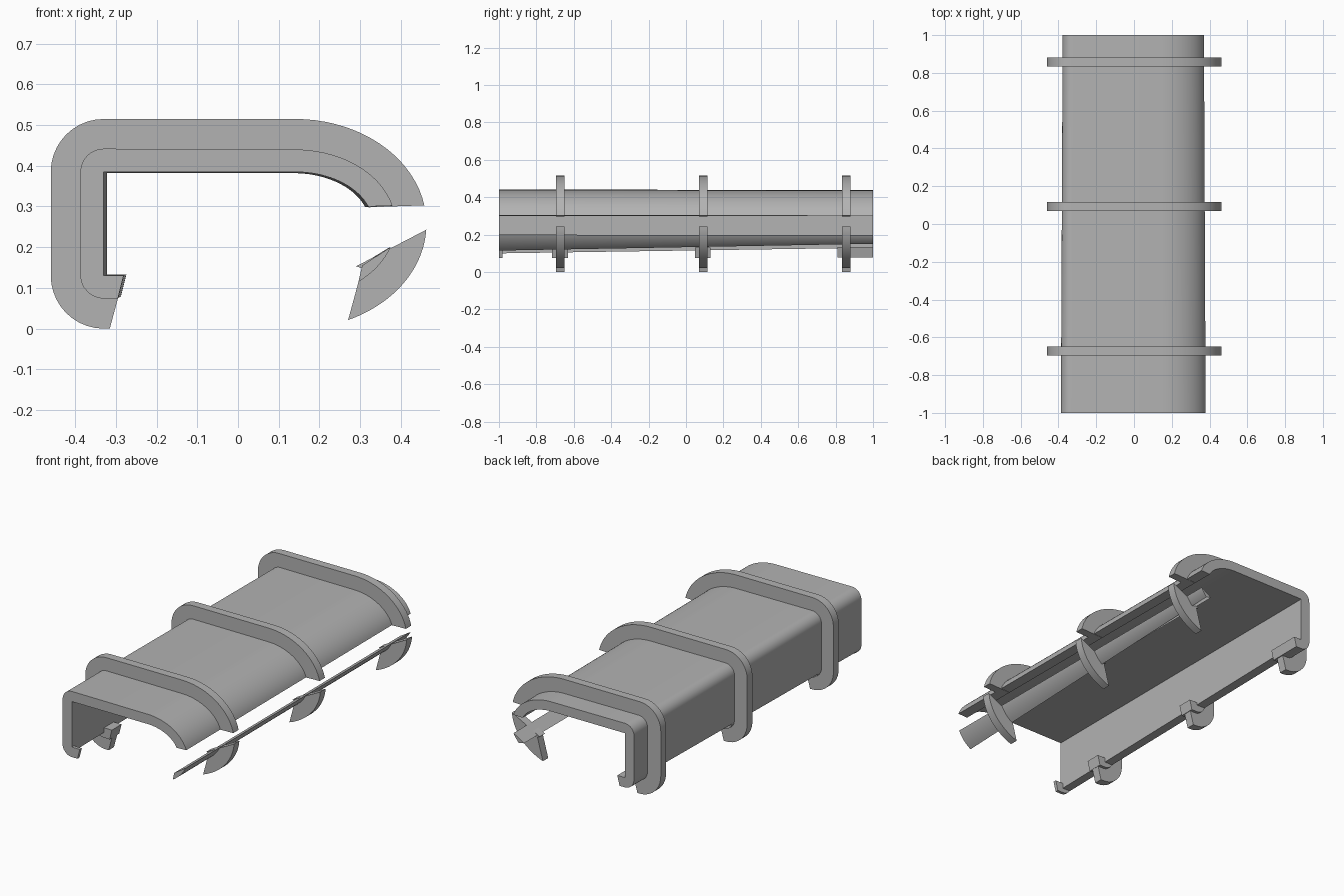
import bpy
import bmesh
from math import asin, cos, sin, radians, pi

cube = bpy.data.objects.get("Cube")
if cube:
    bpy.data.objects.remove(cube, do_unlink=True)

grey = bpy.data.materials.new("plain grey")
grey.use_nodes = True
grey.diffuse_color = (0.45, 0.45, 0.45, 1)
grey.node_tree.nodes["Principled BSDF"].inputs["Base Color"].default_value = grey.diffuse_color

MID_X, MID_Z = 0.14, 0.257      # centre of the elliptical side
WALL_X, FLOOR_Z, CEIL_Z = -0.33, 0.13, 0.385
INNER = (0.191, 0.128)          # ellipse radii of the three skins
SKIN = (0.247, 0.183)
RIB = (0.323, 0.258)
RIB_YS = (-0.672, 0.092, 0.857)
RIB_HALF = 0.0235


def ellipse(radii, z0, z1, n=18):
    """Points on the right-hand ellipse between two heights."""
    a, b = radii
    t0, t1 = (asin(max(-1, min(1, (z - MID_Z) / b))) for z in (z0, z1))
    ts = [t0 + (t1 - t0) * i / n for i in range(n + 1)]
    return [(MID_X + a * cos(t), MID_Z + b * sin(t)) for t in ts]


def corner(z, r, start, end, n=10):
    """Rounded corner of the straight wall."""
    ts = [radians(start + (end - start) * i / n) for i in range(n + 1)]
    return [(WALL_X + r * cos(t), z + r * sin(t)) for t in ts]


def taper(points, y):
    """The duct narrows slightly towards the back."""
    k = 1 - 0.012 * (y + 1)
    return [(x * k, MID_Z + (z - MID_Z) * k) for x, z in points]


def loft(name, front, back, y0, y1):
    bm = bmesh.new()
    rings = [[bm.verts.new((x, y, z)) for x, z in pts]
             for pts, y in ((front, y0), (back, y1))]
    n = len(front)
    bm.faces.new(rings[0])
    bm.faces.new(rings[1][::-1])
    for i in range(n):
        j = (i + 1) % n
        bm.faces.new((rings[0][i], rings[1][i], rings[1][j], rings[0][j]))
    bmesh.ops.recalc_face_normals(bm, faces=bm.faces)
    mesh = bpy.data.meshes.new(name)
    bm.to_mesh(mesh)
    bm.free()
    mesh.materials.append(grey)
    obj = bpy.data.objects.new(name, mesh)
    bpy.context.collection.objects.link(obj)
    bpy.ops.object.select_all(action="DESELECT")
    obj.select_set(True)
    bpy.context.view_layer.objects.active = obj
    bpy.ops.object.shade_smooth_by_angle(angle=radians(30))


def shell_profile(bottom):
    outer = ellipse(SKIN, 0.302, MID_Z + SKIN[1]) + corner(CEIL_Z, 0.057, 90, 180)
    # follow the lower round as far as the trimmed edge
    drop = asin((FLOOR_Z - bottom) / 0.057) * 180 / pi
    outer += corner(FLOOR_Z, 0.057, 180, 180 + drop, 4)
    inner = [(WALL_X, bottom), (WALL_X, CEIL_Z)]
    return outer + inner + ellipse(INNER, MID_Z + INNER[1], 0.3)


# Duct shell, with its wall trimmed along a sloping line
loft("duct_shell", taper(shell_profile(0.10), -1), taper(shell_profile(0.127), 1), -1, 1)

# Remaining pieces of the inturned bottom lip
lip = corner(FLOOR_Z, 0.056, 180, 270) + [(-0.295, 0.074), (-0.281, FLOOR_Z)]
spans = [(-1, -0.982)] + [(y - 0.045, y + 0.04) for y in RIB_YS[:2]] + [(0.81, 1)]
for i, (y0, y1) in enumerate(spans):
    loft(f"bottom_lip_{i + 1}", taper(lip, y0), taper(lip, y1), y0, y1)

# Detached lower strip, narrowing towards the back
strip_front = ellipse(SKIN, 0.2, 0.115, 8) + [(0.305, 0.155)]
strip_back = ellipse(SKIN, 0.197, 0.15, 8) + [(0.308, 0.157)]
loft("lower_strip", strip_front, taper(strip_back, 0), -1, 1)

# Ribs: a hooked band over the shell and a fin on the strip
band = ellipse(RIB, 0.303, MID_Z + RIB[1]) + corner(CEIL_Z, 0.13, 90, 180)
band += corner(FLOOR_Z, 0.13, 180, 270) + [(-0.315, 0), (-0.28, FLOOR_Z)]
band += [(WALL_X, FLOOR_Z), (WALL_X, CEIL_Z)] + ellipse(INNER, MID_Z + INNER[1], 0.298)
fin = ellipse(RIB, 0.243, 0.021) + [(0.305, 0.148), (0.29, 0.153)]
for i, y in enumerate(RIB_YS):
    for name, profile in (("rib_band", band), ("rib_fin", fin)):
        loft(f"{name}_{i + 1}", profile, profile, y - RIB_HALF, y + RIB_HALF)
